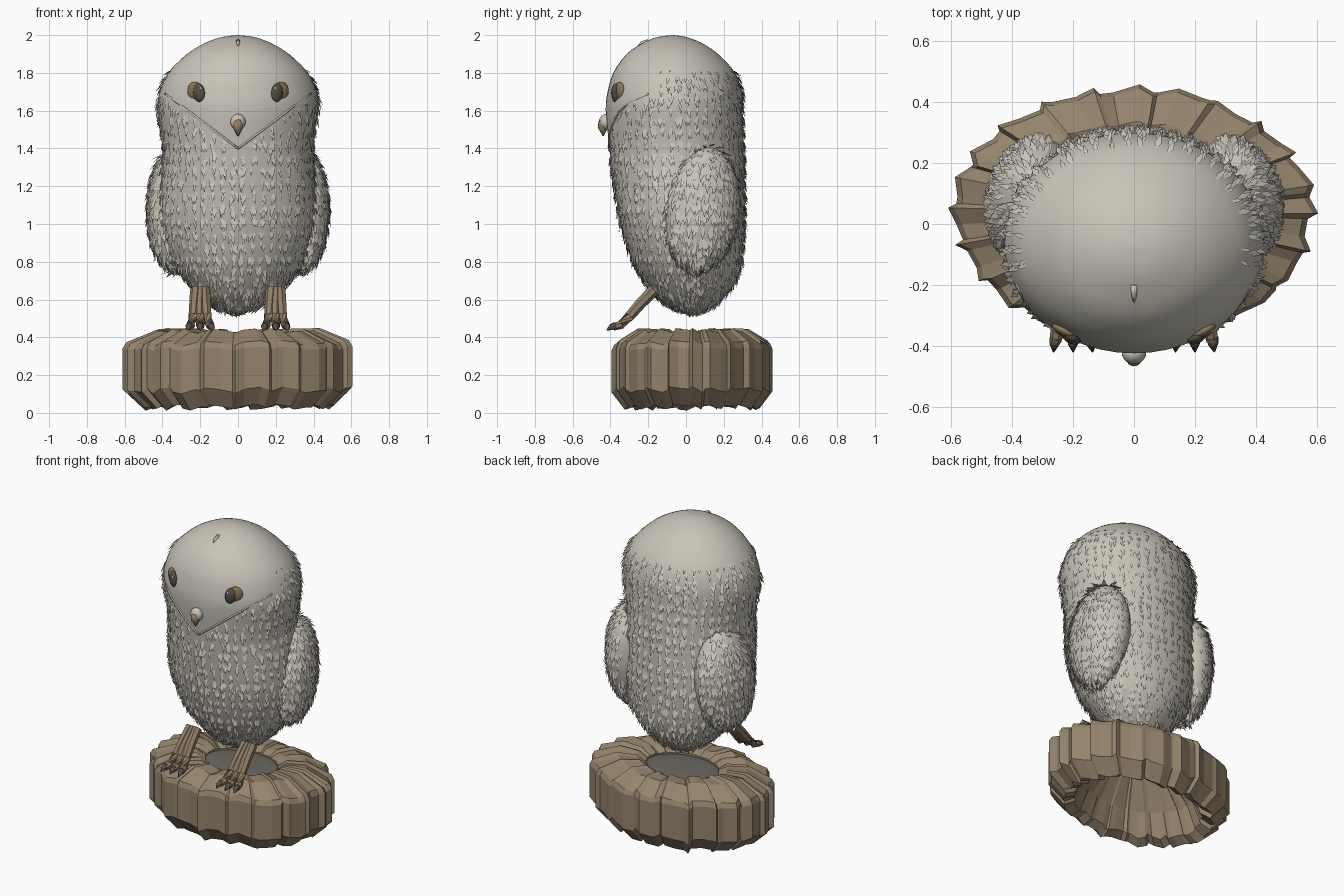
import bpy, bmesh, math, random
from mathutils import Vector, Matrix

random.seed(4)
cube = bpy.data.objects.get("Cube")
if cube:
    bpy.data.objects.remove(cube, do_unlink=True)


def material(name, r, g, b):
    m = bpy.data.materials.new(name)
    m.use_nodes = True
    m.diffuse_color = (r, g, b, 1)
    m.node_tree.nodes["Principled BSDF"].inputs["Base Color"].default_value = (r, g, b, 1)
    return m


DOWN = material("pale grey down", .58, .55, .48)
WOOD = material("brown wood", .30, .23, .15)
SKIN = material("brown skin", .29, .21, .13)
CLAW = material("dark claw", .10, .08, .06)
EYE = material("dark eye", .09, .075, .06)
RIM = material("amber rim", .27, .18, .09)
GLINT = material("eye glint", .7, .7, .68)
HOLLOW = material("dark hollow", .15, .14, .125)


def finish(name, bm, mat, smooth=True):
    bmesh.ops.recalc_face_normals(bm, faces=bm.faces[:])
    me = bpy.data.meshes.new(name)
    bm.to_mesh(me)
    bm.free()
    me.materials.append(mat)
    for p in me.polygons:
        p.use_smooth = smooth
    ob = bpy.data.objects.new(name, me)
    bpy.context.collection.objects.link(ob)
    return ob


def ball(name, centre, size, mat, turn=(0, 0, 0), seg=24):
    bm = bmesh.new()
    bmesh.ops.create_uvsphere(bm, u_segments=seg, v_segments=seg // 2, radius=1)
    rot = Matrix.Identity(4)
    for angle, axis in zip(turn, "XYZ"):
        rot = Matrix.Rotation(angle, 4, axis) @ rot
    bm.transform(Matrix.Translation(centre) @ rot @ Matrix.Diagonal((*size, 1)))
    return finish(name, bm, mat)


def bridge(bm, a, b):
    n = len(a)
    for i in range(n):
        bm.faces.new((a[i], a[(i + 1) % n], b[(i + 1) % n], b[i]))


def tube(name, points, radii, mat, sides=7, smooth=True):
    """Tapered tube through points, capped at both ends."""
    bm = bmesh.new()
    pts = [Vector(p) for p in points]
    rings = []
    for i, p in enumerate(pts):
        t = (pts[min(i + 1, len(pts) - 1)] - pts[max(i - 1, 0)]).normalized()
        u = t.orthogonal().normalized()
        w = t.cross(u)
        angles = [math.tau * k / sides for k in range(sides)]
        rings.append([bm.verts.new(p + (u * math.cos(a) + w * math.sin(a)) * radii[i]) for a in angles])
    for a, b in zip(rings, rings[1:]):
        bridge(bm, a, b)
    bm.faces.new(rings[0])
    bm.faces.new(rings[-1])
    return finish(name, bm, mat, smooth)


# Body profile: height, half width, front y, back y
PROFILE = [
    (.53, .01, .02, .04), (.55, .10, -.06, .12), (.60, .18, -.14, .19), (.68, .26, -.21, .255),
    (.80, .35, -.28, .295), (1.0, .41, -.345, .31), (1.2, .41, -.38, .31), (1.4, .395, -.405, .305),
    (1.6, .425, -.425, .30), (1.7, .415, -.415, .295), (1.8, .37, -.385, .26), (1.9, .27, -.315, .17),
    (1.96, .17, -.225, .08), (1.99, .085, -.15, .0), (2.0, .005, -.075, -.065)]


def spline(t):
    i = min(int(t), len(PROFILE) - 2)
    f = t - i
    rows = [PROFILE[max(0, min(k, len(PROFILE) - 1))] for k in range(i - 1, i + 3)]
    return [.5 * (2 * b + (c - a) * f + (2 * a - 5 * b + 4 * c - d) * f * f
                  + (3 * b - a - 3 * c + d) * f ** 3) for a, b, c, d in zip(*rows)]


def front_y(x, z):
    for a, b in zip(PROFILE, PROFILE[1:]):
        if a[0] <= z <= b[0]:
            f = (z - a[0]) / (b[0] - a[0])
            _, w, fr, bk = [p + (q - p) * f for p, q in zip(a, b)]
            return (fr + bk) / 2 - (bk - fr) / 2 * math.sqrt(max(0, 1 - (x / w) ** 2))


bm = bmesh.new()
rings = []
for step in range((len(PROFILE) - 1) * 3 + 1):
    z, w, fr, bk = spline(step / 3)
    rings.append([bm.verts.new((w * math.cos(a), (fr + bk) / 2 + (bk - fr) / 2 * math.sin(a), z))
                  for a in [math.tau * k / 48 for k in range(48)]])
for a, b in zip(rings, rings[1:]):
    bridge(bm, a, b)
bm.faces.new(rings[0])
bm.faces.new(rings[-1])
body = finish("body", bm, DOWN)


# Feathers: small pointed leaves scattered over a surface, hanging down
def feathers(name, surface, count, length, allowed):
    polys = surface.data.polygons
    bm = bmesh.new()
    for p in random.choices(list(polys), weights=[q.area for q in polys], k=count):
        corners = [surface.data.vertices[i].co for i in p.vertices]
        weights = [random.random() + .05 for _ in corners]
        at = sum((c * w for c, w in zip(corners, weights)), Vector()) / sum(weights)
        if not allowed(at):
            continue
        n = p.normal
        side = n.cross(Vector((random.uniform(-.25, .25), random.uniform(-.25, .25), -1)))
        if side.length < .1:
            continue
        side.normalize()
        down = side.cross(n)
        size = length * random.uniform(.6, 1.2)
        mid = at + down * size * .4 + n * .008
        tip = at + down * size + n * random.uniform(.006, .022)
        v = [bm.verts.new(c) for c in (at - n * .003, mid + side * size * .17, tip, mid - side * size * .17)]
        bm.faces.new(v)
    me_ob = finish(name, bm, DOWN, False)
    # keep every leaf facing outward
    middle = Vector((0, 0, 0))
    for v in surface.data.vertices:
        middle += v.co / len(surface.data.vertices)
    for p in me_ob.data.polygons:
        out = p.center - middle
        out.z = 0
        if p.normal.dot(out) < 0:
            p.flip()


def below_face(p):
    limit = 1.82 if p.y > -.15 else 1.40 + .75 * abs(p.x)
    return p.z < min(limit, 1.82)


feathers("body_feathers", body, 4200, .058, below_face)

# Wings
for s, label in ((1, "left"), (-1, "right")):
    wing = ball(label + "_wing", (s * .335, .085, 1.08), (.14, .2, .33), DOWN, (-.12, 0, s * .25), 32)
    feathers(label + "_wing_feathers", wing, 1100, .066, lambda p: abs(p.x) > .28)

# Face edge: a fine V-shaped ridge
for s, label in ((1, "left"), (-1, "right")):
    path = []
    for k in range(13):
        x, z = .385 * k / 12, 1.40 + .29 * k / 12
        path.append((s * x, front_y(x, z) - .002, z))
    tube(label + "_face_ridge", path, [.006] * 13, DOWN, 5)
tube("crown_tuft", [(0, -.2, 1.967), (0, -.235, 1.958), (0, -.26, 1.935)], [.012, .009, .003], DOWN, 5)

# Eyes
for s, label in ((1, "left"), (-1, "right")):
    turn = (0, s * .12, s * .5)
    ball(label + "_eye_rim", (s * .228, front_y(.228, 1.705) + .002, 1.705), (.045, .018, .048), RIM, turn)
    ball(label + "_eye", (s * .207, front_y(.207, 1.695) - .004, 1.695), (.034, .02, .05), EYE, turn)
    ball(label + "_eye_glint", (s * .2, front_y(.2, 1.715) - .022, 1.715), (.009, .005, .011), GLINT, turn, 10)

# Beak
ball("beak", (0, -.425, 1.54), (.04, .035, .042), DOWN)
tube("beak_tip", [(0, -.432, 1.545), (0, -.441, 1.51), (0, -.438, 1.465)], [.03, .027, .003], SKIN, 10)

# Legs, toes and claws
for s, label in ((1, "left"), (-1, "right")):
    for d, toe in ((-1, "inner"), (0, "middle"), (1, "outer")):
        def at(spread, y, z):
            return (s * (.2 + d * spread), y, z)
        tube(f"{label}_{toe}_toe", [at(.022, -.17, .65), at(.028, -.24, .58), at(.035, -.30, .51),
                                    at(.05, -.345, .466), at(.058, -.385, .455)],
             [.032, .03, .027, .024, .02], SKIN, 7, False)
        tube(f"{label}_{toe}_claw", [at(.057, -.375, .46), at(.061, -.395, .455), at(.064, -.42, .437)],
             [.021, .017, .003], CLAW, 6)

# Stump: a fluted hollow ring; scale, height, jitter of height, flute strength
SECTION = [(.40, .40, .006, .3), (.50, .43, .016, .4), (.72, .435, .014, .7), (.97, .37, .016, 1),
           (1.0, .34, .012, 1), (1.0, .12, .02, 1), (.84, .03, .018, 1), (.72, .06, .02, .8),
           (.62, .2, .01, .5), (.40, .36, .006, .3)]
N = 72
flute = [(.022 if k % 3 == 0 else -.018) + random.uniform(-.016, .016) for k in range(N)]
lift = [random.uniform(-1, 1) for _ in range(N)]
bm = bmesh.new()
rings = []
for scale, z, jitter, strength in SECTION:
    ring = []
    for k in range(N):
        a = math.tau * (k + .5 * math.sin(k * 1.7)) / N
        r = scale * (.985 + flute[k] * strength)
        ring.append(bm.verts.new((.60 * r * math.cos(a), .035 + .42 * r * math.sin(a),
                                  z + jitter * lift[k])))
    rings.append(ring)
for a, b in zip(rings, rings[1:] + rings[:1]):
    bridge(bm, a, b)
finish("stump", bm, WOOD, False)

# Dark dish closing the hollow
ball("stump_hollow", (0, .035, .385), (.25, .175, .015), HOLLOW, seg=32)
